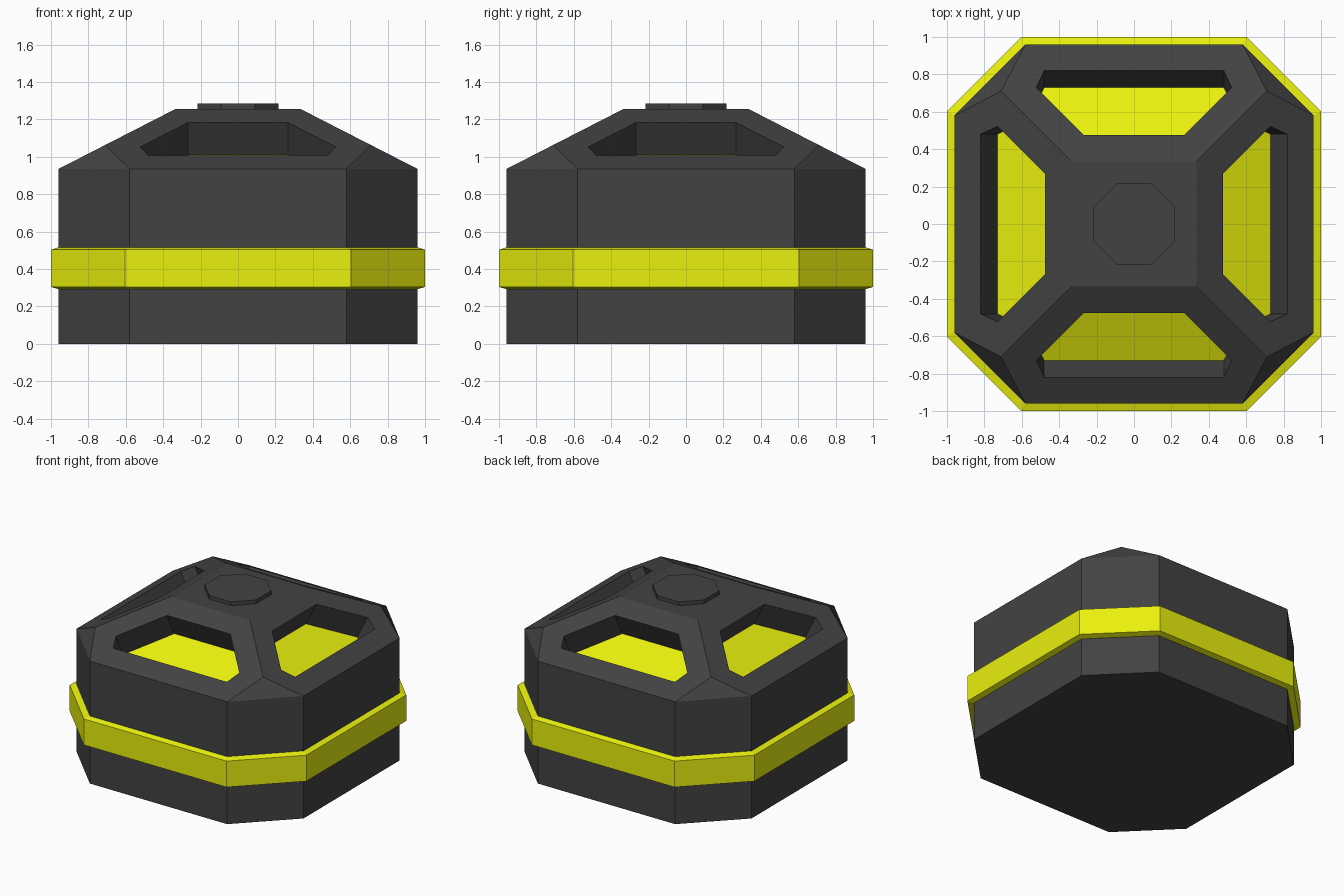
import bpy, bmesh
from math import pi
from mathutils import Vector, Matrix

if "Cube" in bpy.data.objects:
    bpy.data.objects.remove(bpy.data.objects["Cube"])


def material(name, rgb):
    m = bpy.data.materials.new(name)
    m.diffuse_color = (*rgb, 1)
    m.use_nodes = True
    m.node_tree.nodes["Principled BSDF"].inputs["Base Color"].default_value = m.diffuse_color
    return m


DARK = material("dark_grey", (0.055, 0.055, 0.055))
YELLOW = material("yellow", (0.82, 0.88, 0.004))


def make(name, bm, mat):
    bmesh.ops.recalc_face_normals(bm, faces=bm.faces)
    me = bpy.data.meshes.new(name)
    bm.to_mesh(me)
    bm.free()
    me.materials.append(mat)
    ob = bpy.data.objects.new(name, me)
    bpy.context.collection.objects.link(ob)
    return ob


def turn(p, k):
    return Matrix.Rotation(k * pi / 2, 3, 'Z') @ Vector(p)


def octagon(half, corner, z):
    return [turn((half, s * corner, z), k) for k in range(4) for s in (-1, 1)]


def loft(bm, loops, caps=True):
    rings = [[bm.verts.new(p) for p in loop] for loop in loops]
    n = len(rings[0])
    for a, b in zip(rings, rings[1:]):
        for i in range(n):
            j = (i + 1) % n
            bm.faces.new((a[i], a[j], b[j], b[i]))
    if caps:
        bm.faces.new(rings[0][::-1])
        bm.faces.new(rings[-1])
    return rings


# Roof slope: from the eave (0.96, 0.935) up to the flat top (0.335, 1.255)
SLOPE = (1.255 - 0.935) / (0.96 - 0.335)
NORMAL = Vector((SLOPE, 0, 1)).normalized()


def roof_z(u):
    return 1.255 - (u - 0.335) * SLOPE


# Body: octagonal walls and a four-sided roof with clipped corners
bm = bmesh.new()
base, eave = loft(bm, [octagon(0.96, 0.58, 0), octagon(0.96, 0.58, 0.935)], caps=False)
bm.faces.new(base[::-1])
hip = [bm.verts.new(turn((0.71, 0.71, roof_z(0.71)), k)) for k in range(4)]
top = [bm.verts.new(turn((0.335, 0.335, 1.255), k)) for k in range(4)]
for k in range(4):
    bm.faces.new((eave[2 * k], eave[2 * k + 1], hip[k], top[k], top[k - 1], hip[k - 1]))
    bm.faces.new((eave[2 * k + 1], eave[(2 * k + 2) % 8], hip[k]))
bm.faces.new(top)
body = make("body", bm, DARK)

# Six-sided window outline lying on the roof slope
half_outline = [(0.475, 0.267), (0.73, 0.522), (0.82, 0.48)]
outline = half_outline + [(u, -v) for u, v in reversed(half_outline)]


def window_prisms(name, depth_a, depth_b, mat):
    bm = bmesh.new()
    for k in range(4):
        loft(bm, [[turn(Vector((u, v, roof_z(u))) - NORMAL * d, k) for u, v in outline]
                  for d in (depth_a, depth_b)])
    return make(name, bm, mat)


# Recesses cut into each roof slope
cutter = window_prisms("recess_cutter", -0.1, 0.205, DARK)
cutter.hide_render = True
cutter.hide_viewport = True
mod = body.modifiers.new("recesses", 'BOOLEAN')
mod.operation = 'DIFFERENCE'
mod.solver = 'EXACT'
mod.object = cutter

# Yellow panels at the bottom of the recesses
window_prisms("window_panels", 0.195, 0.215, YELLOW)

# Yellow band around the walls with narrow chamfers
bm = bmesh.new()
loft(bm, [octagon(0.96, 0.58, 0.292), octagon(1.0, 0.603, 0.304),
          octagon(1.0, 0.603, 0.503), octagon(0.96, 0.58, 0.516)], caps=False)
make("band", bm, YELLOW)

# Octagonal cap on the flat top
bm = bmesh.new()
loft(bm, [octagon(0.217, 0.092, 1.25), octagon(0.217, 0.092, 1.284)])
make("top_cap", bm, DARK)
